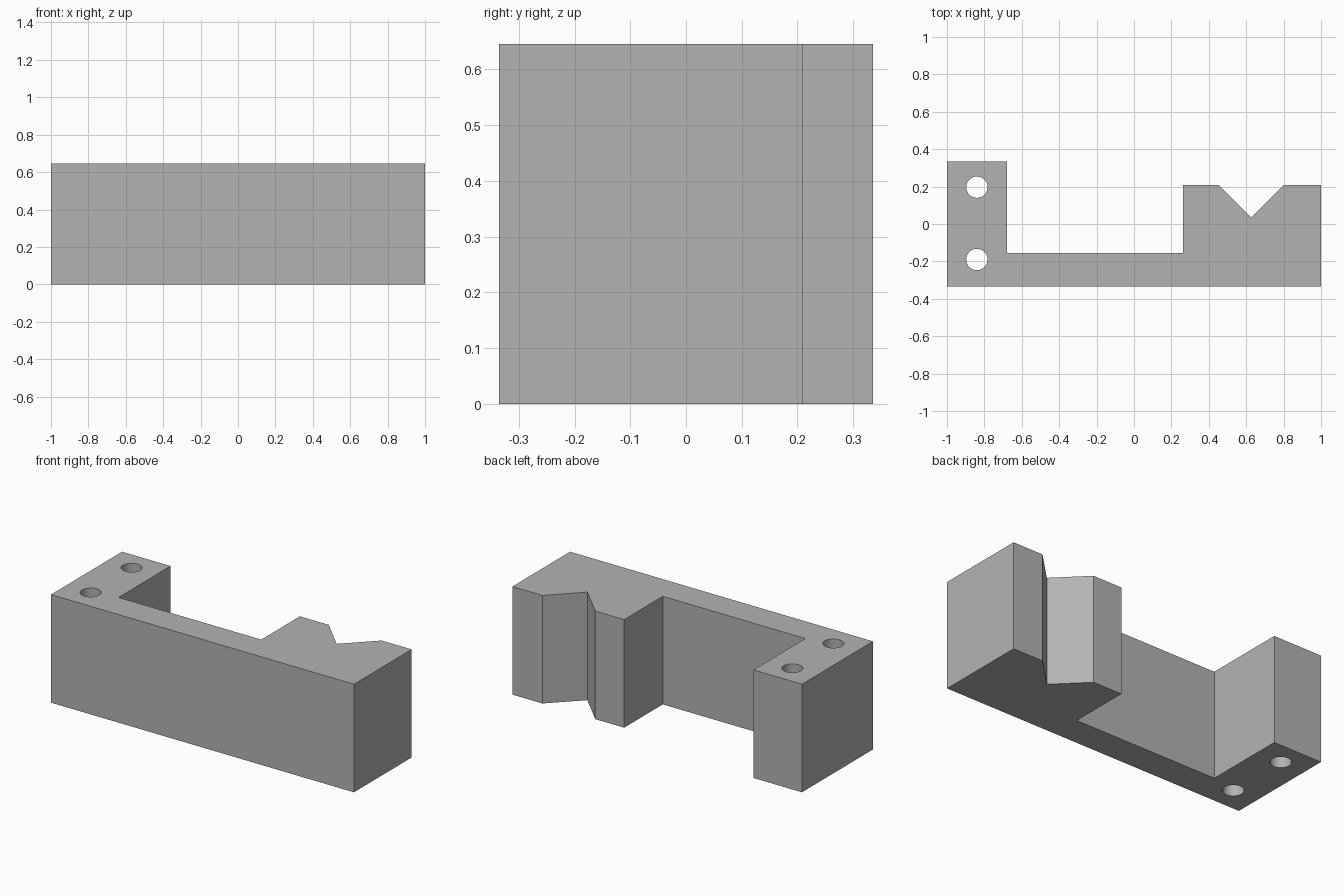
import bpy
import bmesh
import math

HEIGHT = 0.645

cube = bpy.data.objects.get("Cube")
if cube:
    bpy.data.objects.remove(cube, do_unlink=True)

# Plain grey material
grey = bpy.data.materials.new("plain grey")
grey.use_nodes = True
colour = (0.45, 0.45, 0.45, 1)
grey.diffuse_color = colour
grey.node_tree.nodes["Principled BSDF"].inputs["Base Color"].default_value = colour


def extrude_profile(name, points, bottom, top):
    """Make a closed prism from a counter-clockwise plan outline."""
    bm = bmesh.new()
    face = bm.faces.new([bm.verts.new((x, y, bottom)) for x, y in points])
    result = bmesh.ops.extrude_face_region(bm, geom=[face])
    raised = [v for v in result["geom"] if isinstance(v, bmesh.types.BMVert)]
    bmesh.ops.translate(bm, verts=raised, vec=(0, 0, top - bottom))
    bmesh.ops.recalc_face_normals(bm, faces=bm.faces)
    mesh = bpy.data.meshes.new(name)
    bm.to_mesh(mesh)
    bm.free()
    mesh.materials.append(grey)
    obj = bpy.data.objects.new(name, mesh)
    bpy.context.collection.objects.link(obj)
    return obj


# Bracket body: front bar, mounting leg and block with a V notch
outline = [
    (-1, -0.335), (1, -0.335), (1, 0.209), (0.802, 0.209),
    (0.627, 0.035), (0.453, 0.209), (0.262, 0.209), (0.262, -0.155),
    (-0.68, -0.155), (-0.68, 0.335), (-1, 0.335),
]
bracket = extrude_profile("notched_bracket", outline, 0, HEIGHT)

# Two round screw holes through the mounting leg
for label, y in (("front", -0.19), ("back", 0.197)):
    ring = [(-0.84 + 0.057 * math.cos(a), y + 0.057 * math.sin(a))
            for a in (math.tau * i / 48 for i in range(48))]
    cutter = extrude_profile(label + "_hole_cutter", ring, -0.1, HEIGHT + 0.1)
    cutter.hide_render = True
    cutter.hide_viewport = True
    cut = bracket.modifiers.new(label + "_hole", "BOOLEAN")
    cut.operation = "DIFFERENCE"
    cut.solver = "EXACT"
    cut.object = cutter

# Smooth hole walls with sharp outer edges
bpy.context.view_layer.objects.active = bracket
bracket.select_set(True)
for modifier in list(bracket.modifiers):
    bpy.ops.object.modifier_apply(modifier=modifier.name)
for obj in [o for o in bpy.data.objects if o.name.endswith("_hole_cutter")]:
    bpy.data.objects.remove(obj, do_unlink=True)
bpy.ops.object.shade_smooth_by_angle(angle=math.radians(30))
